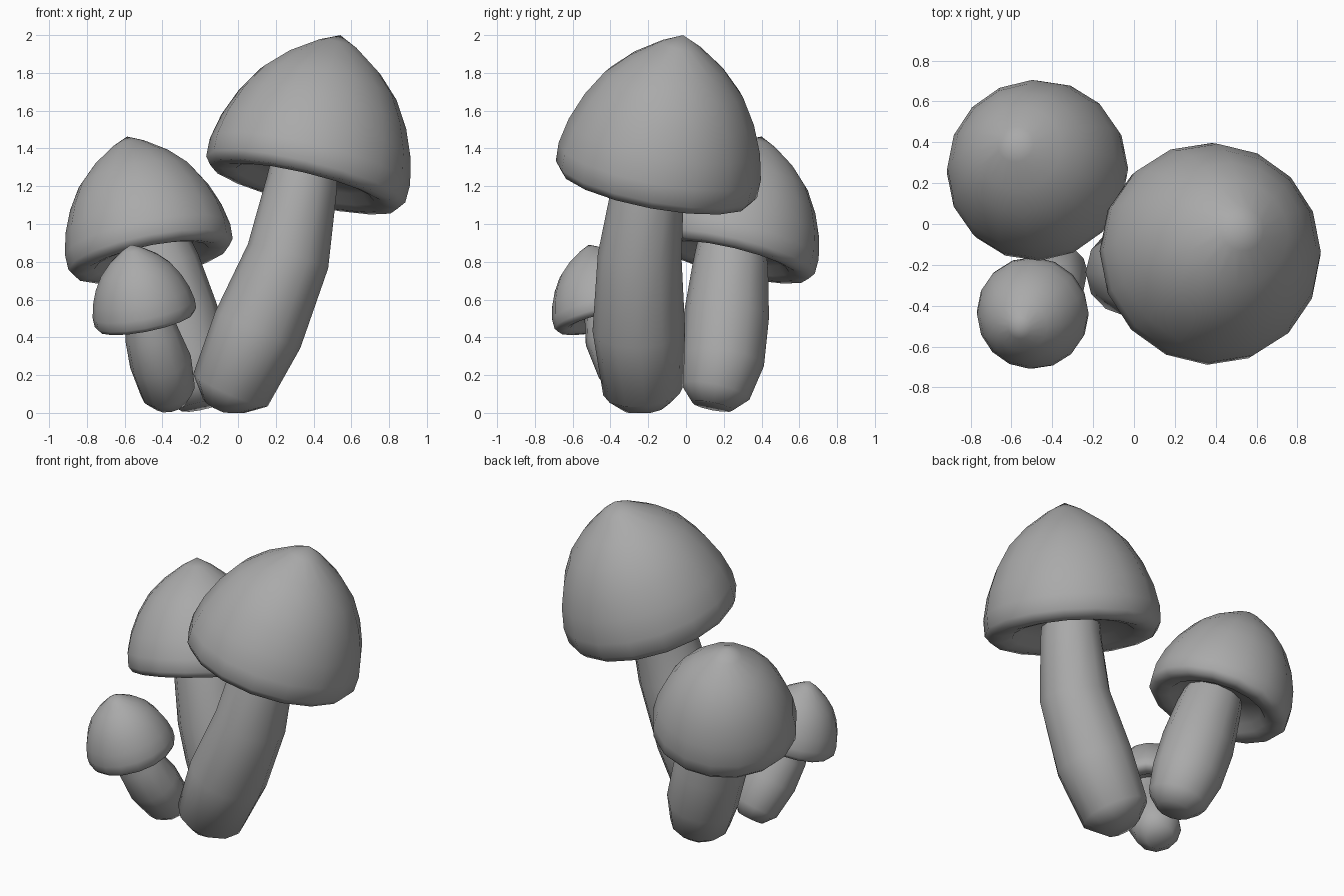
import bpy, bmesh, math
from mathutils import Vector

cube = bpy.data.objects.get("Cube")
if cube:
    bpy.data.objects.remove(cube, do_unlink=True)

grey = bpy.data.materials.new("plain_grey")
grey.use_nodes = True
GREY = (0.4, 0.4, 0.4, 1)
grey.diffuse_color = GREY
grey.node_tree.nodes["Principled BSDF"].inputs["Base Color"].default_value = GREY

# Cap outline as (radius, height), apex to underside, for the largest cap
CAP = [(0.11, 0.77), (0.26, 0.665), (0.375, 0.55), (0.46, 0.41), (0.52, 0.26),
       (0.55, 0.12), (0.547, 0.02), (0.515, -0.022), (0.45, -0.027),
       (0.38, -0.01), (0.33, 0.04)]
APEX, HOLLOW = 0.825, 0.07


def loft(name, rings, sides, start, end, angle):
    """Skin a list of (centre, axis, radius) rings and close both ends at points."""
    bm = bmesh.new()
    loops = []
    for centre, axis, radius in rings:
        axis = Vector(axis).normalized()
        u = Vector((1, 0, 0))
        u = (u - axis * u.dot(axis)).normalized()
        v = axis.cross(u)
        loop = []
        for i in range(sides):
            a = math.tau * i / sides
            p = Vector(centre) + radius * (u * math.cos(a) + v * math.sin(a))
            p.z = max(p.z, 0)
            loop.append(bm.verts.new(p))
        loops.append(loop)
    for a, b in zip(loops, loops[1:]):
        for i in range(sides):
            j = (i + 1) % sides
            bm.faces.new((a[i], a[j], b[j], b[i]))
    for loop, tip in ((loops[0], start), (loops[-1], end)):
        t = bm.verts.new(tip)
        for i in range(sides):
            bm.faces.new((loop[i], loop[(i + 1) % sides], t))
    bmesh.ops.recalc_face_normals(bm, faces=bm.faces)
    mesh = bpy.data.meshes.new(name)
    bm.to_mesh(mesh)
    bm.free()
    mesh.materials.append(grey)
    obj = bpy.data.objects.new(name, mesh)
    bpy.context.collection.objects.link(obj)
    bpy.ops.object.select_all(action='DESELECT')
    obj.select_set(True)
    bpy.context.view_layer.objects.active = obj
    bpy.ops.object.shade_smooth_by_angle(angle=math.radians(angle))


def cap(name, base, axis, scale):
    base, axis = Vector(base), Vector(axis).normalized()
    rings = [(base + axis * h * scale, axis, r * scale) for r, h in CAP]
    loft(name, rings, 16, base + axis * APEX * scale, base + axis * HOLLOW * scale, 75)


def stem(name, path):
    """Sweep a tapering round section along (x, y, z, radius) points."""
    pts = [Vector(p[:3]) for p in path]
    rings = []
    for i, p in enumerate(pts):
        tangent = pts[min(i + 1, len(pts) - 1)] - pts[max(i - 1, 0)]
        rings.append((p, tangent, path[i][3]))
    loft(name, rings, 12, pts[0], pts[-1], 60)


# Large mushroom
cap("large_cap", (0.354, -0.16, 1.218), (0.24, 0.185, 1), 0.99)
stem("large_stem", [(-0.075, -0.2, 0.035, 0.12), (-0.04, -0.225, 0.12, 0.215),
                    (0.105, -0.25, 0.44, 0.245), (0.265, -0.245, 0.83, 0.222),
                    (0.335, -0.2, 1.2, 0.19), (0.35, -0.18, 1.3, 0.18)])

# Medium mushroom
cap("medium_cap", (-0.46, 0.247, 0.825), (-0.2, 0.24, 1), 0.81)
stem("medium_stem", [(-0.2, 0.14, 0.035, 0.11), (-0.215, 0.155, 0.11, 0.185),
                     (-0.26, 0.195, 0.28, 0.22), (-0.33, 0.215, 0.52, 0.225),
                     (-0.4, 0.235, 0.78, 0.2), (-0.44, 0.24, 0.9, 0.18)])

# Small mushroom
cap("small_cap", (-0.488, -0.427, 0.495), (-0.2, -0.22, 1), 0.5)
stem("small_stem", [(-0.355, -0.18, 0.045, 0.085), (-0.37, -0.215, 0.11, 0.145),
                    (-0.41, -0.32, 0.27, 0.165), (-0.455, -0.395, 0.41, 0.145),
                    (-0.48, -0.42, 0.53, 0.12)])
